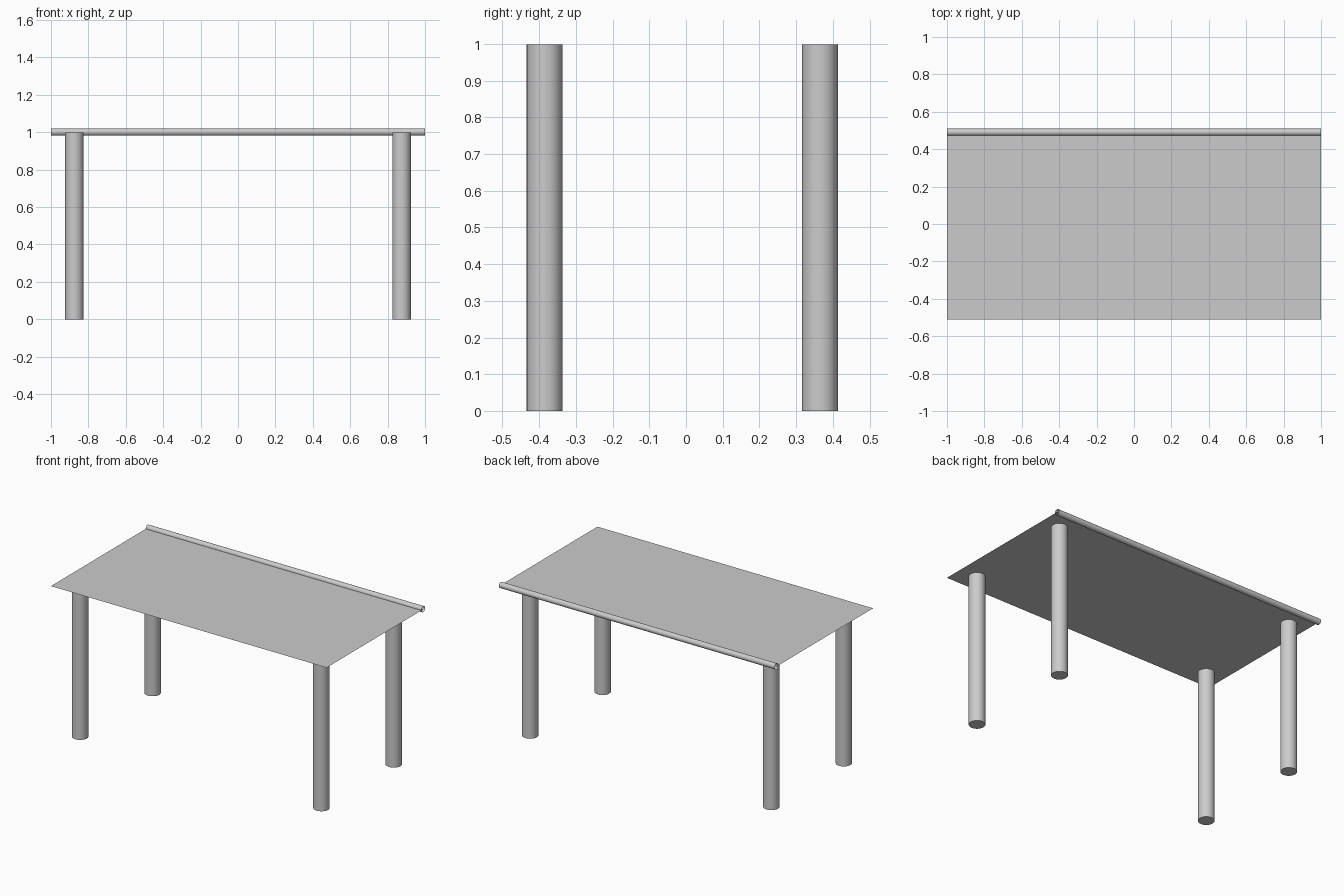
import bpy
import bmesh
from math import pi
from mathutils import Matrix

default = bpy.data.objects.get("Cube")
if default:
    bpy.data.objects.remove(default, do_unlink=True)

GREY = (0.6, 0.6, 0.6, 1.0)
grey = bpy.data.materials.new("plain grey")
grey.use_nodes = True
grey.diffuse_color = GREY
grey.node_tree.nodes["Principled BSDF"].inputs["Base Color"].default_value = GREY


def finish(bm, name, location):
    mesh = bpy.data.meshes.new(name)
    bm.to_mesh(mesh)
    bm.free()
    mesh.materials.append(grey)
    obj = bpy.data.objects.new(name, mesh)
    obj.location = location
    bpy.context.collection.objects.link(obj)
    return obj


def cylinder(name, radius, length, location, capped=True, turn=None):
    bm = bmesh.new()
    bmesh.ops.create_cone(bm, cap_ends=capped, segments=32, radius1=radius,
                          radius2=radius, depth=length, matrix=turn or Matrix())
    obj = finish(bm, name, location)
    bpy.ops.object.select_all(action="DESELECT")
    obj.select_set(True)
    bpy.context.view_layer.objects.active = obj
    bpy.ops.object.shade_smooth_by_angle()
    return obj


# Table top: a single thin sheet
SHEET_Y = -0.01
bm = bmesh.new()
bmesh.ops.create_grid(bm, x_segments=1, y_segments=1, size=1.0,
                      matrix=Matrix.Diagonal((1.0, 0.5, 1.0, 1.0)))
finish(bm, "table_top", (0, SHEET_Y, 1.0))

# Open tube along the back edge
cylinder("back_edge_tube", 0.019, 2.0, (0, 0.491, 1.001), capped=False,
         turn=Matrix.Rotation(pi / 2, 4, "Y"))

# Four round legs
for depth, y in (("front", -0.375), ("back", 0.375)):
    for side, x in (("right", -0.875), ("left", 0.875)):
        cylinder(f"{depth}_{side}_leg", 0.049, 0.999, (x, SHEET_Y + y, 0.4995))
